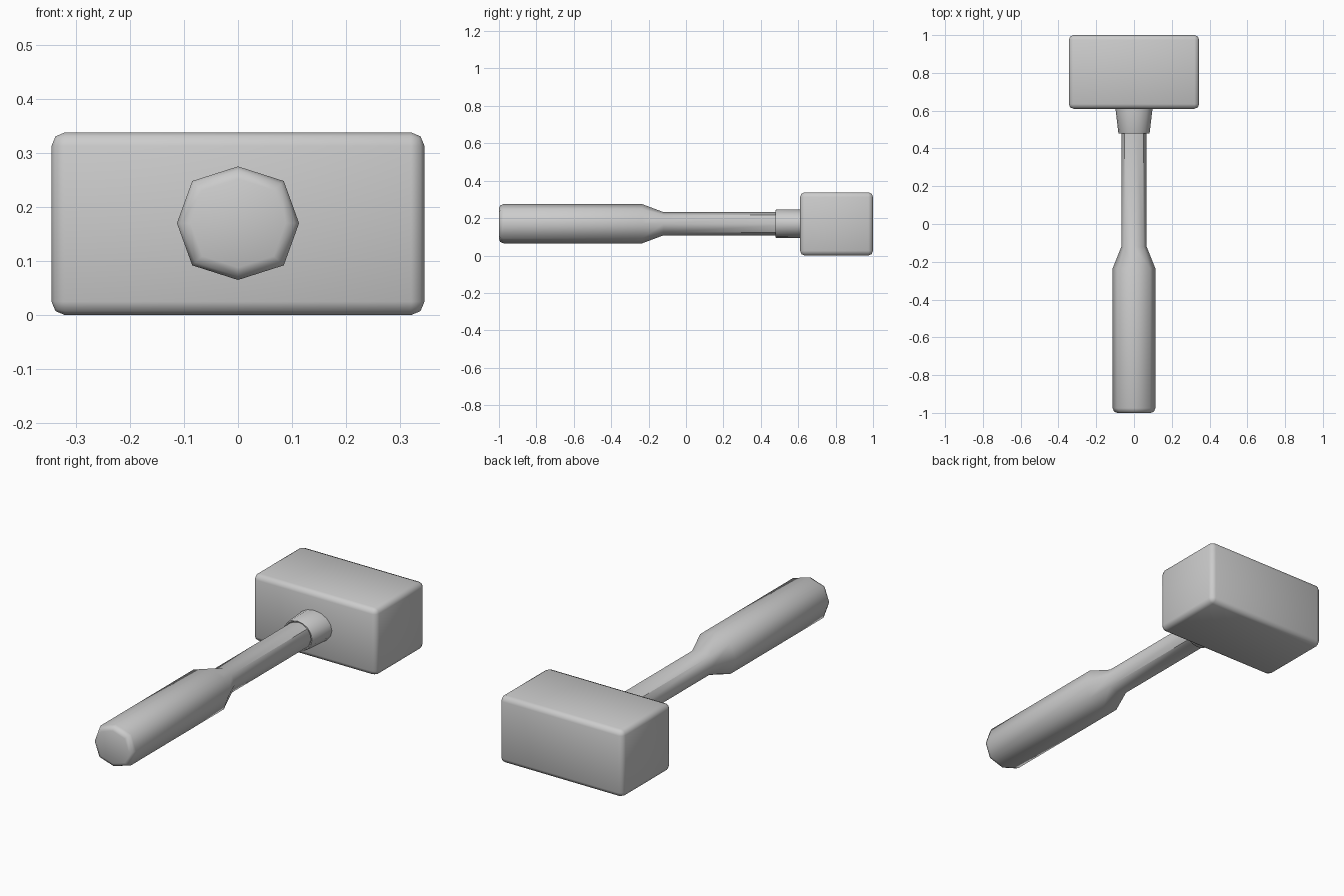
import bpy, bmesh, math

if "Cube" in bpy.data.objects:
    bpy.data.objects.remove(bpy.data.objects["Cube"])

ZC = 0.17  # height of the handle axis


def finish(name, bm, angle):
    bmesh.ops.recalc_face_normals(bm, faces=bm.faces)
    mesh = bpy.data.meshes.new(name)
    bm.to_mesh(mesh)
    bm.free()
    obj = bpy.data.objects.new(name, mesh)
    bpy.context.collection.objects.link(obj)
    bpy.ops.object.select_all(action='DESELECT')
    obj.select_set(True)
    bpy.context.view_layer.objects.active = obj
    bpy.ops.object.shade_smooth_by_angle(angle=math.radians(angle))
    return obj


def loft(name, rings, sides, angle):
    """Skin elliptical rings (y, x radius, z radius) along y and cap both ends."""
    bm = bmesh.new()
    loops = []
    for y, rx, rz in rings:
        loops.append([bm.verts.new((rx * math.cos(2 * math.pi * i / sides), y,
                                    ZC + rz * math.sin(2 * math.pi * i / sides)))
                      for i in range(sides)])
    for a, b in zip(loops, loops[1:]):
        for i in range(sides):
            j = (i + 1) % sides
            bm.faces.new((a[i], a[j], b[j], b[i]))
    bm.faces.new(loops[0])
    bm.faces.new(loops[-1])
    # widen the octagon's diagonal corners slightly
    if sides == 8:
        for loop in loops:
            for v in loop[1::2]:
                v.co.x *= 1.06
                v.co.z = ZC + (v.co.z - ZC) * 1.05
    return finish(name, bm, angle)


# Handle: rounded butt, thick grip, taper, thin shaft running into the head
loft("handle", [(-1.0, 0.088, 0.082), (-0.993, 0.106, 0.098), (-0.975, 0.113, 0.105),
                (-0.235, 0.113, 0.105), (-0.12, 0.067, 0.062), (0.64, 0.067, 0.062)], 8, 50)

# Collar: flares sideways toward the head, with a thin recessed lip
loft("collar", [(0.64, 0.102, 0.077), (0.61, 0.098, 0.077), (0.484, 0.083, 0.076),
                (0.478, 0.080, 0.073), (0.478, 0.074, 0.069), (0.492, 0.069, 0.064)], 16, 40)

# Head: bevelled block
bm = bmesh.new()
bmesh.ops.create_cube(bm, size=1)
for v in bm.verts:
    v.co.x *= 0.69
    v.co.y = 0.805 + v.co.y * 0.39
    v.co.z = 0.169 + v.co.z * 0.338
bmesh.ops.bevel(bm, geom=bm.edges[:], offset=0.025, segments=2, profile=0.5, affect='EDGES')
for v in bm.verts:
    v.co.z = max(0.0, v.co.z)
finish("head", bm, 50)
